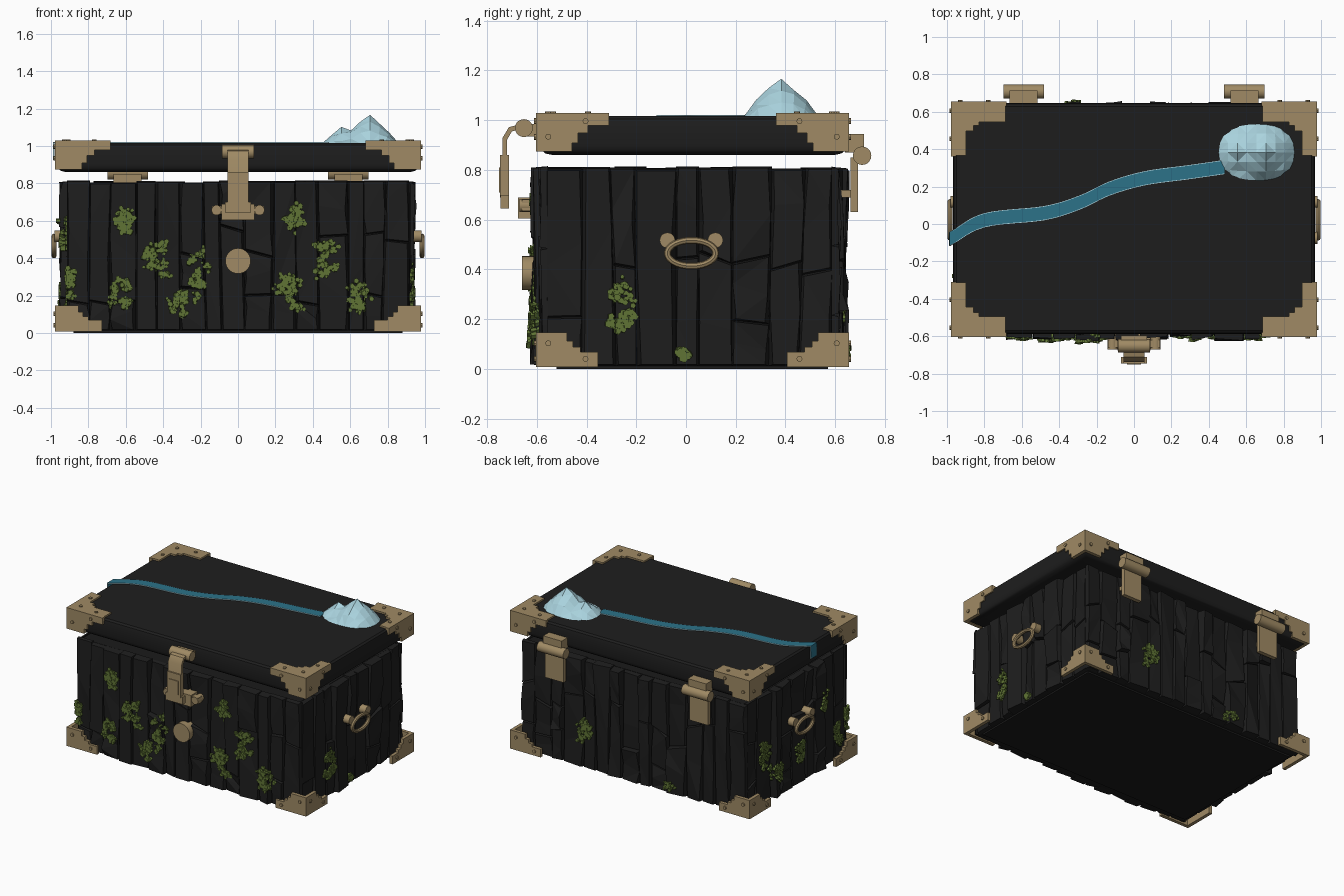
import bpy, bmesh, math, random
from mathutils import Vector as V
from mathutils.bvhtree import BVHTree

if "Cube" in bpy.data.objects:
    bpy.data.objects.remove(bpy.data.objects["Cube"])

random.seed(11)
X, Y, Z = V((1, 0, 0)), V((0, 1, 0)), V((0, 0, 1))


def material(name, rgb):
    m = bpy.data.materials.new(name)
    m.diffuse_color = (*rgb, 1)
    m.use_nodes = True
    m.node_tree.nodes["Principled BSDF"].inputs["Base Color"].default_value = m.diffuse_color
    return m


STONE = material("dark stone", (0.0128, 0.0128, 0.0128))
CREVICE = material("crevice black", (0.011, 0.011, 0.011))
BRONZE = material("aged bronze", (0.35, 0.255, 0.128))
MOSS = material("moss green", (0.115, 0.175, 0.035))
WATER = material("river blue", (0.025, 0.17, 0.25))
ICE = material("ice blue", (0.40, 0.65, 0.73))


def finish(bm, name, mats, smooth=False):
    bmesh.ops.recalc_face_normals(bm, faces=bm.faces)
    me = bpy.data.meshes.new(name)
    bm.to_mesh(me)
    bm.free()
    ob = bpy.data.objects.new(name, me)
    bpy.context.collection.objects.link(ob)
    for m in mats:
        me.materials.append(m)
    if smooth:
        bpy.ops.object.select_all(action='DESELECT')
        ob.select_set(True)
        bpy.context.view_layer.objects.active = ob
        bpy.ops.object.shade_smooth_by_angle(angle=math.radians(35))
    return ob


def loft(bm, rings):
    """Closed solid through a list of equal-length point rings."""
    rs = [[bm.verts.new(p) for p in r] for r in rings]
    n = len(rs[0])
    for a, b in zip(rs, rs[1:]):
        for i in range(n):
            bm.faces.new((a[i], a[(i + 1) % n], b[(i + 1) % n], b[i]))
    bm.faces.new(rs[0][::-1])
    bm.faces.new(rs[-1])


def prism(bm, pts, o, u, v, w):
    base = [o + u * a + v * b for a, b in pts]
    loft(bm, [base, [p + w for p in base]])


def box(bm, x0, x1, y0, y1, z0, z1):
    prism(bm, [(x0, y0), (x1, y0), (x1, y1), (x0, y1)], Z * z0, X, Y, Z * (z1 - z0))


def circle(r, n=20):
    return [(r * math.cos(i * math.tau / n), r * math.sin(i * math.tau / n)) for i in range(n)]


def rod(bm, o, u, v, w, r, n=20):
    prism(bm, circle(r, n), V(o), u, v, w)


# Body core and base plate
bm = bmesh.new()
box(bm, -0.885, 0.885, -0.555, 0.585, 0.012, 0.805)
box(bm, -0.88, 0.88, -0.52, 0.57, 0, 0.014)
finish(bm, "chest_core", [CREVICE])

# Walls: origin on the core, direction along wall, outward direction, half width
WALLS = {"front": (V((0, -0.555, 0)), X, -Y, 0.915), "back": (V((0, 0.585, 0)), X, Y, 0.915),
         "right": (V((0.885, 0.015, 0)), Y, X, 0.575), "left": (V((-0.885, 0.015, 0)), Y, -X, 0.575)}
# Moss clumps: position along wall, height, spread along wall, spread in height
CLUMPS = {"front": [(-.61, .59, .035, .055), (-.635, .22, .055, .08), (-.43, .39, .06, .085), (-.205, .3, .04, .13),
                    (-.31, .17, .045, .07), (.3, .62, .03, .055), (.47, .39, .05, .085), (.27, .22, .06, .08),
                    (.65, .2, .04, .085), (-.905, .26, .01, .07)],
          "right": [(-.28, .25, .04, .09), (-.02, .06, .02, .006)],
          "back": [(.38, .3, .05, .08), (-.32, .07, .05, .02)],
          "left": [(.38, .36, .04, .09), (.27, .2, .04, .06), (-.3, .52, .03, .07), (-.02, .24, .04, .06),
                   (-.48, .2, .03, .07)]}


def rock(bm, o, u, n, left, right, low, high, depth, rough):
    """Chipped slab: slanted outline, bent and bevelled face."""
    j = lambda s: random.uniform(-s, s)
    at = lambda e, z: (e[0] + (e[1] - e[0]) * z / 0.81, z)
    ml, mr = [(low[i] + high[i]) / 2 + j(0.2) * (high[i] - low[i]) for i in (0, 1)]
    foot = [at(left, low[0]), at(right, low[1]), at(right, mr), at(right, high[1]), at(left, high[0]), at(left, ml)]
    am = sum(a for a, z in foot) / 6
    top = []
    for i, (a, z) in enumerate(foot):
        zz = z + (0.006 if i < 2 else -0.006 if i in (3, 4) else 0)
        s = random.uniform(0.74, 1.0)
        top.append(o + u * (am + (a - am) * s) + Z * zz + n * min(.072, max(0.008, depth + j(rough))))
    b = [bm.verts.new(o + u * a + Z * z) for a, z in foot]
    t = [bm.verts.new(p) for p in top]
    for i in range(6):
        k = (i + 1) % 6
        bm.faces.new((b[i], b[k], t[k], t[i]))
    d = random.random() < 0.5
    for q in ((0, 1, 2, 5), (5, 2, 3, 4)):
        for tri in ((0, 1, 2), (0, 2, 3)) if d else ((0, 1, 3), (1, 2, 3)):
            bm.faces.new([t[q[i]] for i in tri])


# Stone columns on all four walls
for name, (o, u, n, half) in WALLS.items():
    bm = bmesh.new()
    count = round(half * 2 / 0.122)
    edges = []
    for i in range(count + 1):
        e, s = -half + 2 * half * i / count, (1 if 0 < i < count else 0.1)
        e += random.uniform(-0.025, 0.025) * s
        edges.append((e + random.uniform(-0.018, 0.018) * s, e + random.uniform(-0.018, 0.018) * s))
    for left, right in zip(edges, edges[1:]):
        top = random.uniform(0.802, 0.815)
        cuts = [(0.012, 0.012), (top, top)]
        if random.random() < 0.7:
            z = random.uniform(0.35, 0.58)
            cuts.insert(1, (z + random.uniform(-.03, .03), z + random.uniform(-.03, .03)))
        if random.random() < 0.3:
            z = random.uniform(0.13, 0.25)
            cuts.insert(1, (z + random.uniform(-.02, .02), z + random.uniform(-.02, .02)))
        for low, high in zip(cuts, cuts[1:]):
            gap = half - max(abs(left[0]), abs(right[0]))
            depth, rough = random.uniform(0.03, 0.065), 0.014
            if gap < 0.06:
                depth, rough = random.uniform(0.02, 0.03), 0.007
            elif gap < 0.2:
                depth, rough = random.uniform(0.028, 0.038), 0.008
            rock(bm, o, u, n, left, right, low, high, depth, rough)
    bmesh.ops.recalc_face_normals(bm, faces=bm.faces)
    surface = BVHTree.FromBMesh(bm)
    finish(bm, name + "_stone_columns", [STONE])

    # Moss leaves resting on the stone surface
    bm = bmesh.new()
    for a, z, sa, sz in CLUMPS[name]:
        for _ in range(11 if sz > .03 else 3):
            ca, cz = a + random.uniform(-sa, sa), z + random.uniform(-sz, sz)
            for _ in range(9):
                la = ca + random.gauss(0, .013)
                lz = max(.03, cz + random.gauss(0, .013))
                hit = surface.ray_cast(o + u * la + Z * lz + n * .3, -n)[0]
                if hit is None:
                    continue
                w = n * random.uniform(.016, .026) + u * random.gauss(0, .005) + Z * random.gauss(0, .005)
                prism(bm, circle(random.uniform(.008, .016), 5), hit - n * .008, u, Z, w)
    finish(bm, name + "_moss", [MOSS])

# Lid slab with rounded rims
bm = bmesh.new()
loft(bm, [[(sx * (0.968 - d), 0.03 + sy * (0.617 - d), z) for sx, sy in ((-1, -1), (1, -1), (1, 1), (-1, 1))]
          for z, d in ((.86, .05), (.866, .022), (.88, .006), (.90, 0), (.985, 0), (1.005, .005), (1.016, .018))])
finish(bm, "lid", [STONE], True)

# Stepped corner brackets
BASE_SIDE = [(0, 0), (.25, 0), (.25, .06), (.18, .06), (.18, .08), (.15, .08), (.15, .105),
             (.125, .105), (.125, .138), (0, .138)]
LID_SIDE = [(0, 0), (.295, 0), (.295, .05), (.21, .05), (.21, .08), (.17, .08), (.17, .12),
            (.145, .12), (.145, .155), (0, .155)]
LID_TOP = [(0, 0), (.29, 0), (.29, .11), (.15, .11), (.15, .13), (.12, .13), (.12, .16),
           (.08, .16), (.08, .29), (0, .29)]
for sx, sn in ((-1, "left"), (1, "right")):
    for sy, fn in ((-1, "front"), (1, "back")):
        for part, side, z, up in (("base", BASE_SIDE, .008, Z), ("lid", LID_SIDE, 1.028, -Z)):
            cx, cy = sx * 0.978, (-0.604 if sy < 0 else 0.656)
            c, ix, iy = V((cx, cy, z)), X * -sx, Y * -sy
            bm = bmesh.new()
            prism(bm, side, c, ix, up, iy * .025)
            prism(bm, side, c, iy, up, ix * .025)
            for a, b in ((.2, .032), (.05, .095)):
                rod(bm, c + ix * a + up * b, ix, up, iy * -.008, .012, 8)
                rod(bm, c + iy * a + up * b, iy, up, ix * -.008, .012, 8)
            if part == "lid":
                prism(bm, LID_TOP, c, ix, iy, Z * -.02)
                for a, b in ((.21, .05), (.05, .21), (.07, .07)):
                    rod(bm, c + ix * a + iy * b, ix, iy, Z * .007, .012, 8)
            finish(bm, f"{part}_bracket_{fn}_{sn}", [BRONZE])

# Front latch: pivot, hanging arm, flared end, catch plate and side pins
bm = bmesh.new()
rod(bm, (-.085, -.652, .968), Y, Z, X * .17, .036)
box(bm, -.07, .07, -.645, -.595, .935, .985)
prism(bm, [(-.66, .985), (-.712, .972), (-.737, .93), (-.737, .66), (-.72, .66), (-.72, .92), (-.70, .955),
           (-.66, .965)], X * -.055, Y, Z, X * .11)
box(bm, -.055, .055, -.747, -.712, .69, .86)
box(bm, -.037, .037, -.752, -.74, .71, .81)
box(bm, -.07, .07, -.745, -.712, .645, .70)
box(bm, -.088, .088, -.675, -.56, .605, .69)
box(bm, -.14, .14, -.66, -.62, .635, .68)
for s in (-1, 1):
    rod(bm, (s * .115, -.57, .657), X, Z, Y * -.10, .027)
finish(bm, "front_latch", [BRONZE], True)

# Front medallion
bm = bmesh.new()
rod(bm, (0, -.55, .385), X, Z, Y * -.11, .068, 28)
finish(bm, "front_medallion", [BRONZE], True)

# Side ring handles
for s, sn in ((-1, "left"), (1, "right")):
    bm = bmesh.new()
    for y in (-.075, .118):
        rod(bm, (s * .88, y, .517), Y, Z, X * s * .10, .031)
    rings = 32
    grid = []
    for i in range(rings):
        t = i * math.tau / rings
        d = V((0, math.cos(t), math.sin(t)))
        c = V((s * .984, .022 + .097 * d.y, .465 + .052 * d.z))
        grid.append([bm.verts.new(c + d * p + X * q) for p, q in circle(.014, 8)])
    for i in range(rings):
        a, b = grid[i], grid[(i + 1) % rings]
        for k in range(8):
            bm.faces.new((a[k], a[(k + 1) % 8], b[(k + 1) % 8], b[k]))
    finish(bm, "ring_handle_" + sn, [BRONZE], True)

# Back hinges
for x, sn in ((-.59, "left"), (.59, "right")):
    bm = bmesh.new()
    rod(bm, (x - .108, .708, .857), Y, Z, X * .216, .037)
    box(bm, x - .075, x + .075, .64, .715, .87, .945)
    box(bm, x - .075, x + .075, .662, .692, .63, .85)
    box(bm, x - .06, x + .06, .58, .67, .69, .72)
    finish(bm, "hinge_" + sn, [BRONZE], True)

# River ribbon over the lid, spilling down the left edge
PATH = [(-.985, -.08), (-.8, .02), (-.48, .058), (-.29, .115), (-.13, .19), (.06, .245), (.3, .278), (.52, .31)]
P = [V(p) for p in PATH]
P = [P[0] * 2 - P[1]] + P + [P[-1] * 2 - P[-2]]
line = []
for a, b, c, d in zip(P, P[1:], P[2:], P[3:]):
    for i in range(6):
        t = i / 6
        line.append(.5 * (2 * b + (c - a) * t + (2 * a - 5 * b + 4 * c - d) * t * t + (3 * b - a - 3 * c + d) * t ** 3))
bm = bmesh.new()
OFFS = (-.038, -.0345, .0345, .038)
rows = [[bm.verts.new((-.985, -.08 + k * .9, .925)) for k in OFFS]]
for p in line:
    rows.append([bm.verts.new((p.x, p.y + k, 1.018)) for k in OFFS])
for a, b in zip(rows, rows[1:]):
    for k in range(3):
        bm.faces.new((a[k], b[k], b[k + 1], a[k + 1])).material_index = int(k != 1)
river = finish(bm, "river", [WATER, ICE])
thick = river.modifiers.new("thickness", 'SOLIDIFY')
thick.thickness, thick.offset = .007, 0

# Ice mountain: rounded grid raised into two sharp peaks
bm = bmesh.new()
bmesh.ops.create_grid(bm, x_segments=8, y_segments=6, size=1)
for v in bm.verts:
    gx, gy = v.co.x, v.co.y
    k = 1 - .28 * (gx * gy) ** 2
    x, y = .655 + .205 * gx * k, .383 + .153 * gy * k
    main = 1.172 - .93 * math.hypot(x - .70, y - .383)
    small = 1.104 - .85 * math.hypot(x - .555, (y - .383) * .9)
    rim = max(abs(gx), abs(gy)) > .99
    z = max(main, small, 1.024) + random.uniform(-.006, .006) * (abs(gy) > .01)
    v.co = (x, y, 1.014 if rim else z)
bmesh.ops.triangulate(bm, faces=bm.faces)
finish(bm, "ice_mountain", [ICE])
